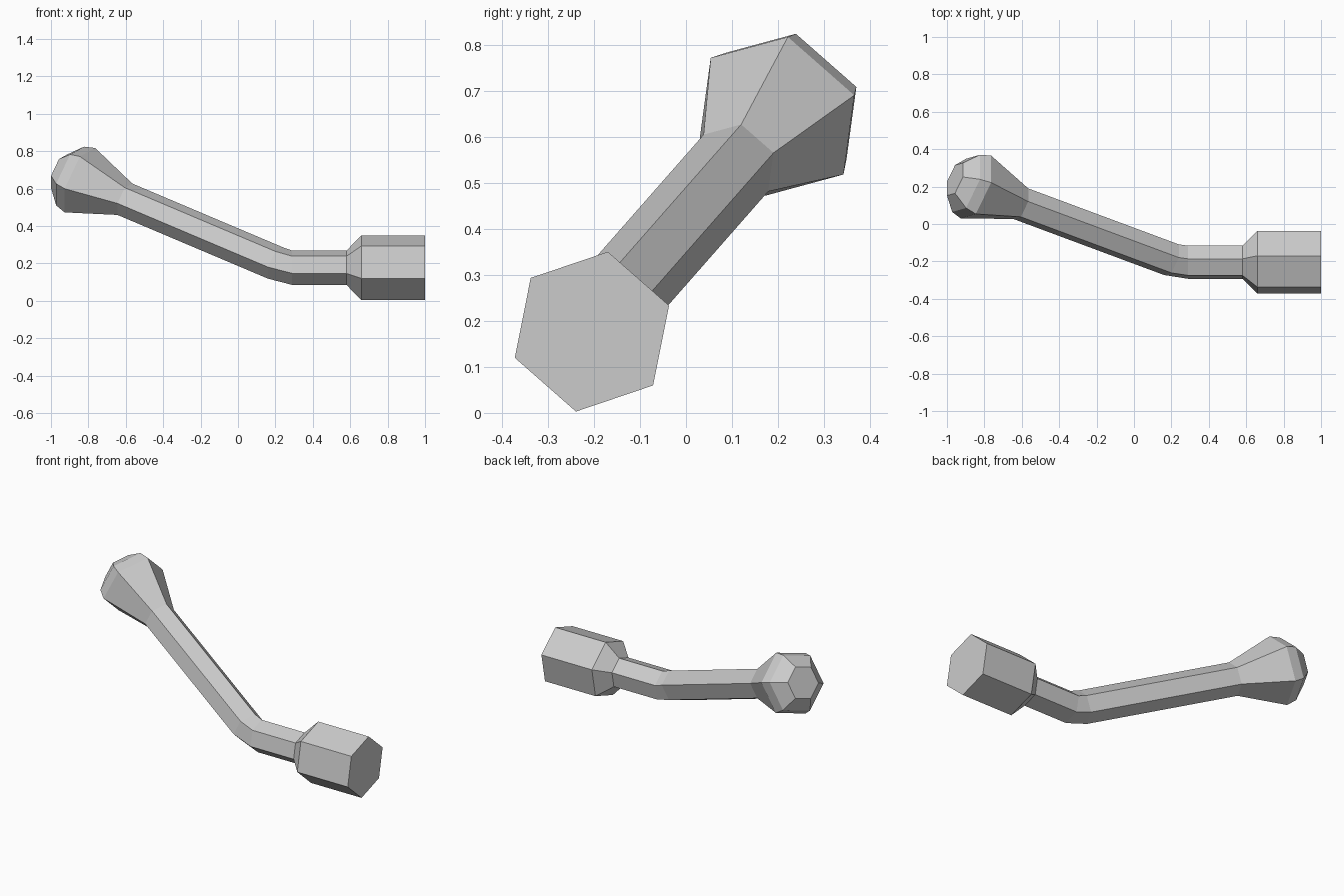
import bpy
import bmesh
from math import cos, sin, radians
from mathutils import Vector

cube = bpy.data.objects.get("Cube")
if cube:
    bpy.data.objects.remove(cube, do_unlink=True)

# Single metal colour
metal = bpy.data.materials.new("grey_metal")
colour = (0.6, 0.6, 0.6, 1)
metal.diffuse_color = colour
metal.use_nodes = True
metal.node_tree.nodes["Principled BSDF"].inputs["Base Color"].default_value = colour

# The bend lies in the plane of X and a diagonal, across a flat of the hexagon
ROLL, BEND = radians(48.7), radians(29.4)
DIAGONAL = Vector((0, cos(ROLL), sin(ROLL)))
SIDE = Vector((0, -sin(ROLL), cos(ROLL)))
SOCKET_AXIS = Vector((0, -0.2045, 0.1765))
NECK = Vector((-0.605, 0.1085, 0.543))
ARM = Vector((-cos(BEND), 0, 0)) + DIAGONAL * sin(BEND)
ROD = 0.0935


def ring(centre, radius, tilt):
    """Hexagon of points, leaning with the rod."""
    up = Vector((sin(tilt), 0, 0)) + DIAGONAL * cos(tilt)
    angles = [radians(30 + 60 * i) for i in range(6)]
    return [centre + radius * (cos(a) * up + sin(a) * SIDE) for a in angles]


def straight(x, radius):
    return ring(SOCKET_AXIS + Vector((x, 0, 0)), radius, 0)


def sloped(distance, radius):
    return ring(NECK + ARM * distance, radius, BEND)


def loft(name, rings, cap_start=False, cap_end=False):
    """Skin a row of hexagons with flat faces."""
    bm = bmesh.new()
    rows = [[bm.verts.new(p) for p in r] for r in rings]
    for a, b in zip(rows, rows[1:]):
        for i in range(6):
            j = (i + 1) % 6
            bm.faces.new((a[i], a[j], b[j], b[i]))
    if cap_start:
        bm.faces.new(rows[0][::-1])
    if cap_end:
        bm.faces.new(rows[-1])
    bmesh.ops.recalc_face_normals(bm, faces=bm.faces)
    # An open tube must face outwards from its first ring's centre
    face = next(f for f in bm.faces if len(f.verts) == 4)
    middle = sum((v.co for v in rows[0] + rows[1]), Vector()) / 12
    if face.normal.dot(face.calc_center_median() - middle) < 0:
        bmesh.ops.reverse_faces(bm, faces=bm.faces)
    mesh = bpy.data.meshes.new(name)
    bm.to_mesh(mesh)
    bm.free()
    mesh.materials.append(metal)
    obj = bpy.data.objects.new(name, mesh)
    bpy.context.collection.objects.link(obj)


# Hexagonal socket with its flared collar
loft("socket", [straight(1, 0.177), straight(0.66, 0.177), straight(0.58, ROD)],
     cap_start=True)

# Bent rod
loft("bent_shaft", [straight(0.58, ROD), straight(0.29, ROD),
                    sloped(-0.924, ROD), sloped(0, ROD)])

# Flared, rounded-off knob
loft("end_knob", [sloped(0, ROD), sloped(0.276, 0.192),
                  sloped(0.336, 0.175), sloped(0.404, 0.1)], cap_end=True)
